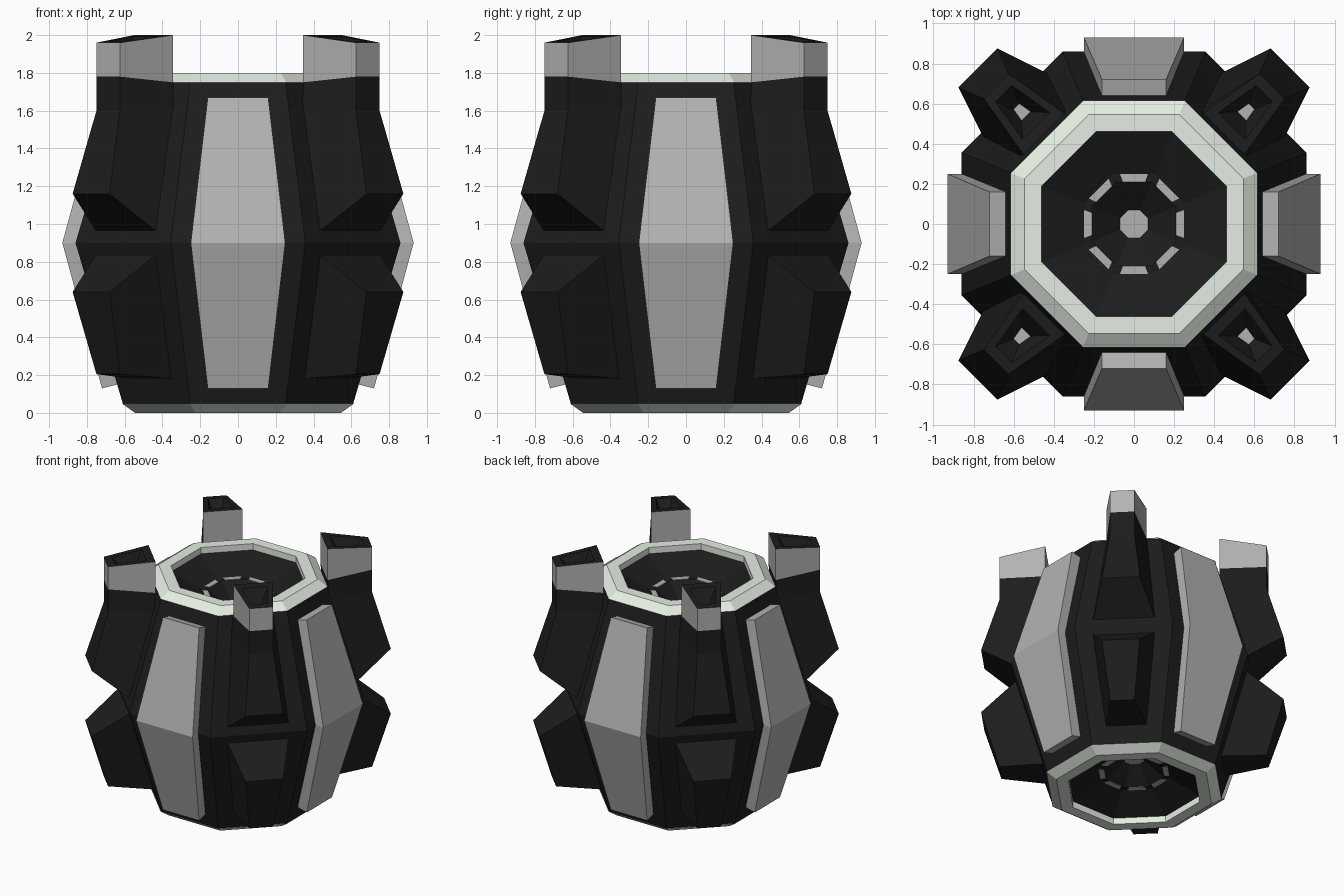
import bpy, bmesh
from math import cos, sin, pi, radians

if "Cube" in bpy.data.objects:
    bpy.data.objects.remove(bpy.data.objects["Cube"])


def material(name, col):
    m = bpy.data.materials.new(name)
    m.diffuse_color = (*col, 1)
    m.use_nodes = True
    m.node_tree.nodes["Principled BSDF"].inputs["Base Color"].default_value = m.diffuse_color
    return m


BLACK = material("black", (0.012, 0.012, 0.012))
GREY = material("grey", (0.45, 0.45, 0.45))
PALE = material("pale_green", (0.78, 0.85, 0.76))
MID = 0.9  # height of the horizontal mirror plane


def loft(name, loops, mat, caps=(True, True), closed=False):
    """Skin a list of point loops; optional end caps or a closed ring."""
    bm = bmesh.new()
    rows = [[bm.verts.new(p) for p in lp] for lp in loops]
    pairs = list(zip(rows, rows[1:]))
    if closed:
        pairs.append((rows[-1], rows[0]))
    for a, b in pairs:
        n = len(a)
        for i in range(n):
            j = (i + 1) % n
            bm.faces.new((a[i], a[j], b[j], b[i]))
    if not closed:
        if caps[0]:
            bm.faces.new(rows[0])
        if caps[1]:
            bm.faces.new(rows[-1])
    bmesh.ops.recalc_face_normals(bm, faces=bm.faces[:])
    me = bpy.data.meshes.new(name)
    bm.to_mesh(me)
    bm.free()
    me.materials.append(mat)
    ob = bpy.data.objects.new(name, me)
    bpy.context.collection.objects.link(ob)
    return ob


def octagon(apothem, z):
    r = apothem / cos(pi / 8)
    return [(r * cos(pi / 8 + i * pi / 4), r * sin(pi / 8 + i * pi / 4), z)
            for i in range(8)]


def section(inner, outer, flip=False):
    """Trapezoid from (radius, half width, z) at its inner and outer edges."""
    pts = []
    for (r, w, z), s in ((inner, -1), (inner, 1), (outer, 1), (outer, -1)):
        pts.append((r, s * w, 2 * MID - z if flip else z))
    return pts


def spokes(name, sections, mat, count=4, start=0, flip=False, caps=(True, True)):
    """Place copies of a lofted trapezoid part around the z axis."""
    loops = [section(i, o, flip) for i, o in sections]
    for k in range(count):
        ob = loft(f"{name}_{k + 1}", loops, mat, caps)
        ob.rotation_euler.z = radians(start) + k * 2 * pi / count


# Barrel body with a funnel at either end
half = [(0.61, 1.75), (0.46, 1.75), (0.25, 1.64), (0.21, 1.64), (0.07, 1.53)]
low = [(r, 2 * MID - z) for r, z in reversed(half)]
loft("barrel_body", [octagon(*p) for p in low + [(0.86, MID)] + half], BLACK)

for side, flip in (("top", False), ("bottom", True)):
    fz = (lambda z: 2 * MID - z) if flip else (lambda z: z)
    # Chamfered end ring
    rim = [(0.615, 1.75), (0.545, 1.80), (0.46, 1.80), (0.46, 1.75)]
    loft(f"{side}_ring", [octagon(r, fz(z)) for r, z in rim], PALE, closed=True)
    # Light segments and centre disc inside the funnel
    spokes(f"{side}_segment",
           [((0.21, 0.055, 1.63), (0.25, 0.07, 1.63)),
            ((0.21, 0.055, 1.645), (0.25, 0.07, 1.645))],
           GREY, count=8, flip=flip)
    loft(f"{side}_disc", [octagon(0.07, fz(1.52)), octagon(0.07, fz(1.535))], GREY)

# Bent armour panels on the four main sides
spokes("side_panel",
       [((0.64, 0.16, 0.15), (0.72, 0.16, 0.13)),
        ((0.85, 0.25, 0.90), (0.93, 0.25, 0.90)),
        ((0.64, 0.16, 1.65), (0.72, 0.16, 1.67))], GREY)

# Upper and lower claws on the diagonals
spokes("upper_claw",
       [((0.835, 0.226, 0.96), (1.10, 0.138, 1.16)),
        ((0.645, 0.165, 1.60), (0.972, 0.088, 1.60)),
        ((0.633, 0.145, 1.75), (0.972, 0.088, 1.78))], BLACK, start=45)
spokes("lower_claw",
       [((0.835, 0.226, 0.84), (1.10, 0.138, 0.64)),
        ((0.635, 0.150, 0.18), (0.972, 0.088, 0.205))], BLACK, start=45)

# Claw tips: grey sleeve, black pit and a light floor
tip_top = ((0.633, 0.145, 2.00), (0.972, 0.088, 1.96))
spokes("claw_tip", [((0.633, 0.145, 1.75), (0.972, 0.088, 1.78)), tip_top],
       GREY, start=45, caps=(True, False))
floor = ((0.76, 0.032, 1.86), (0.83, 0.02, 1.86))
pit = [tip_top, ((0.69, 0.095, 1.993), (0.92, 0.058, 1.966)), floor]
for k in range(4):
    ob = loft(f"claw_pit_{k + 1}", [section(*s) for s in pit], BLACK, (False, False))
    ob.data.flip_normals() if ob.data.polygons[0].normal.z < 0 else None
    ob.rotation_euler.z = pi / 4 + k * pi / 2
spokes("pit_light", [((0.76, 0.032, 1.85), (0.83, 0.02, 1.85)), floor],
       GREY, start=45)
